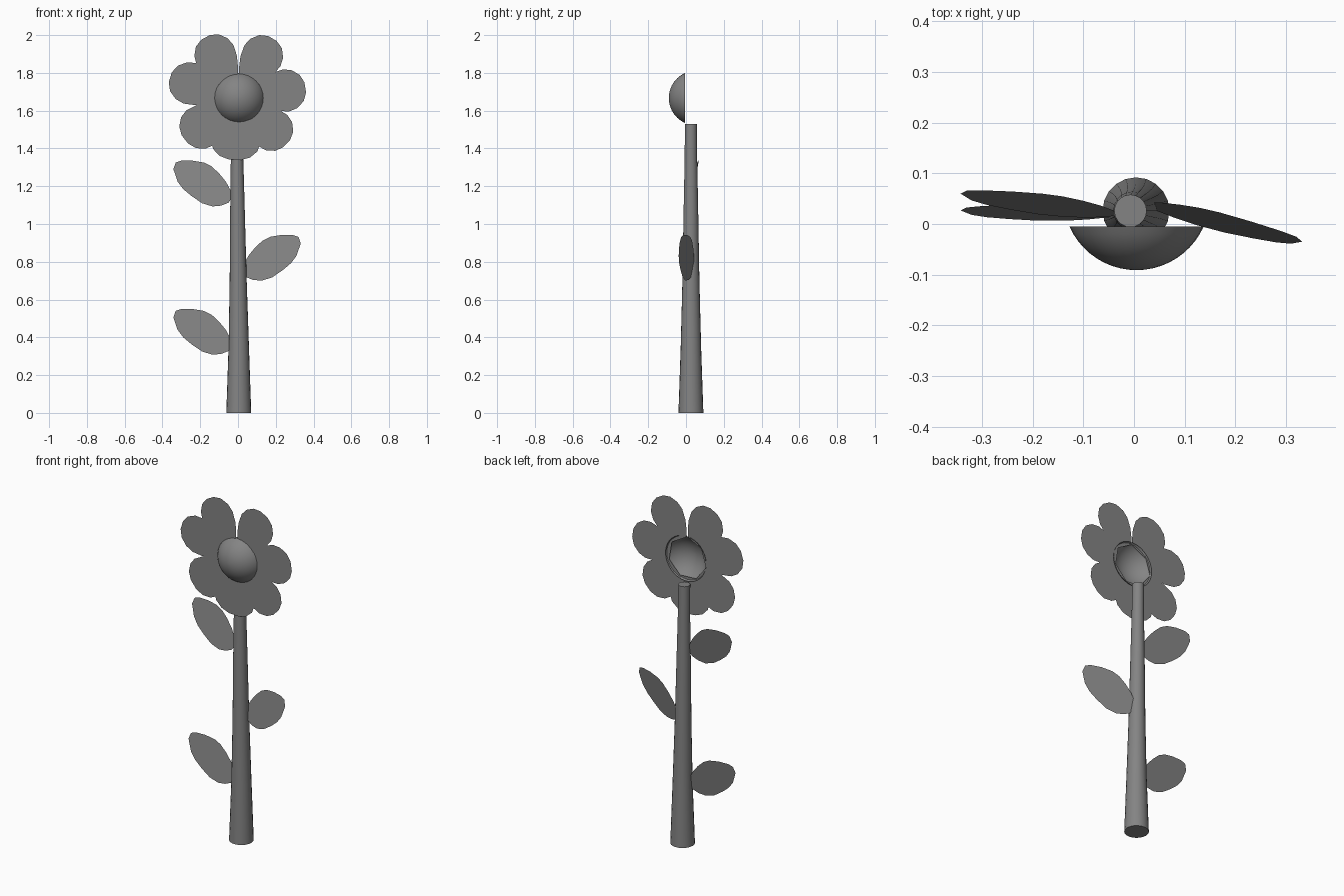
import bpy
from math import sin, cos, radians, pi

if "Cube" in bpy.data.objects:
    bpy.data.objects.remove(bpy.data.objects["Cube"])

grey = bpy.data.materials.new("dark_grey")
grey.diffuse_color = (.23, .23, .23, 1)
grey.use_nodes = True
grey.node_tree.nodes["Principled BSDF"].inputs["Base Color"].default_value = grey.diffuse_color


def new_object(name, verts, faces, smooth=False):
    mesh = bpy.data.meshes.new(name)
    mesh.from_pydata(verts, [], faces)
    mesh.materials.append(grey)
    obj = bpy.data.objects.new(name, mesh)
    bpy.context.collection.objects.link(obj)
    if smooth:
        bpy.ops.object.select_all(action='DESELECT')
        bpy.context.view_layer.objects.active = obj
        obj.select_set(True)
        bpy.ops.object.shade_smooth_by_angle(angle=radians(40))
    return obj


def loft(name, rings, cap_start, cap_end):
    """Join equal-length rings of points with quads; optionally cap the ends."""
    n = len(rings[0])
    verts = [p for ring in rings for p in ring]
    faces = [(r * n + i, r * n + (i + 1) % n, (r + 1) * n + (i + 1) % n, (r + 1) * n + i)
             for r in range(len(rings) - 1) for i in range(n)]
    if cap_start:
        faces.append(tuple(reversed(range(n))))
    if cap_end:
        faces.append(tuple(range(len(verts) - n, len(verts))))
    return new_object(name, verts, faces, True)


# Stem: tapered tube with a slight wander (z, centre x, radius)
SIDES = 20
stem_rings = []
for z, cx, r in [(0, .004, .066), (.35, .004, .054), (.7, .001, .045),
                 (1.1, -.003, .038), (1.35, -.005, .033), (1.53, -.007, .032)]:
    stem_rings.append([(cx + r * cos(2 * pi * i / SIDES),
                        .026 + r * sin(2 * pi * i / SIDES), z) for i in range(SIDES)])
loft("stem", stem_rings, True, True)

# Flower centre: hollow dome facing forward, open at the back
CX, CZ = .005, 1.667
R, EDGE, RINGS, SEG = .145, radians(66), 10, 32
dome_rings = []
for k in range(RINGS + 1):
    a = max(EDGE * (1 - k / RINGS), .02)
    y = -.091 + R * (1 - cos(a))
    dome_rings.append([(CX + R * sin(a) * cos(2 * pi * i / SEG), y,
                        CZ + R * sin(a) * sin(2 * pi * i / SEG)) for i in range(SEG)])
loft("flower_centre", dome_rings, False, True)

# Petals: flat sheets around the centre (distance out, half width)
half = [(.11, .056), (.15, .076), (.20, .096), (.26, .106),
        (.305, .096), (.345, .066), (.364, .025)]
profile = half + [(d, -w) for d, w in reversed(half)]
# angle, length scale, width scale
petals = [(9, .99, 1.06), (60, 1, 1.04), (118, 1, 1.04), (163, 1.03, 1.06),
          (218, .98, 1.1), (267, .9, 1.22), (317, .97, 1.06)]
for k, (deg, ls, ws) in enumerate(petals):
    a = radians(deg)
    y = -.012 - .002 * (k % 3)
    pts = []
    for d, w in profile:
        d, w = .11 + (d - .11) * (ls * .364 - .11) / .254, w * ws
        pts.append((d * cos(a) - w * sin(a), y, CZ + d * sin(a) + w * cos(a)))
    new_object(f"petal_{k + 1}", pts, [tuple(reversed(range(len(pts))))])

# Leaves: one outline, placed on alternating sides (distance from x = 0, height)
outline = [(.04, .395), (.065, .44), (.10, .483), (.14, .52), (.18, .54), (.24, .55),
           (.30, .55), (.33, .54), (.342, .505), (.32, .44), (.29, .40), (.246, .363),
           (.19, .325), (.135, .308), (.09, .312), (.05, .328), (.035, .35)]


def leaf(name, side, dz, y0, sweep, tilt, shift):
    pts = []
    for d, z in outline:
        mid = .35 + .63 * (d - .045)
        y = y0 + sweep * (d - .05) + tilt * (z - mid)
        pts.append((side * (d + shift), y, z + dz))
    order = range(len(pts)) if side > 0 else reversed(range(len(pts)))
    new_object(name, pts, [tuple(reversed(list(order)))])


leaf("leaf_lower", -1, 0, .017, .05, .15, 0)
leaf("leaf_middle", 1, .392, .032, -.21, .17, -.01)
leaf("leaf_upper", -1, .785, .019, .16, .19, 0)
